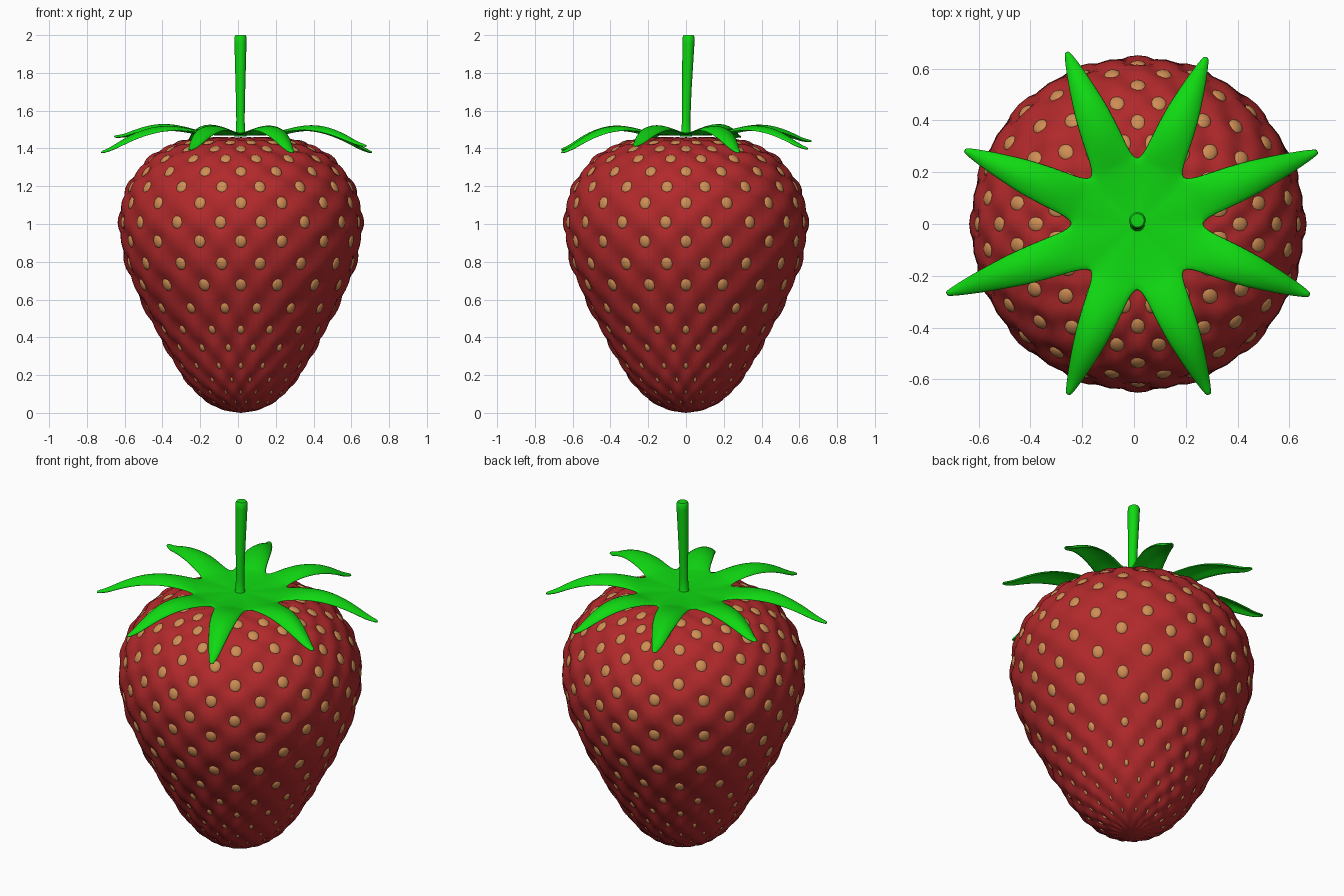
import bpy, bmesh, math
from mathutils import Vector, Matrix

if "Cube" in bpy.data.objects:
    bpy.data.objects.remove(bpy.data.objects["Cube"])

CX = 0.015       # the fruit sits slightly right of centre
COLS = 16        # seeds per row
DEPTH = 0.026    # dimple depth

# Fruit profile from top to tip (radius, height), one point per seed row, FIRST = row number of point 0
FIRST = -4
PROFILE = [(0, 1.455), (.12, 1.46), (.24, 1.457), (.32, 1.442), (.40, 1.412), (.485, 1.36),
           (.55, 1.29), (.605, 1.206), (.638, 1.117), (.652, 1.01), (.642, .905), (.615, .785),
           (.572, .67), (.513, .545), (.453, .43), (.40, .335), (.345, .24), (.293, .165),
           (.235, .10), (.17, .05), (.09, .014), (0, 0)]


def material(name, rgb):
    m = bpy.data.materials.new(name)
    m.diffuse_color = (*rgb, 1)
    m.use_nodes = True
    m.node_tree.nodes["Principled BSDF"].inputs["Base Color"].default_value = m.diffuse_color
    return m


RED = material("fruit_red", (.44, .022, .024))
TAN = material("seed_tan", (.62, .27, .09))
GREEN = material("leaf_green", (.005, .70, .006))


def finish(bm, name, mat):
    bmesh.ops.recalc_face_normals(bm, faces=bm.faces)
    for f in bm.faces:
        f.smooth = True
    me = bpy.data.meshes.new(name)
    bm.to_mesh(me)
    bm.free()
    me.materials.append(mat)
    ob = bpy.data.objects.new(name, me)
    bpy.context.collection.objects.link(ob)
    return ob


def grid(bm, rows, closed=False):
    vs = [[bm.verts.new(p) for p in row] for row in rows]
    n = len(rows[0])
    for a, b in zip(vs, vs[1:]):
        for i in range(n if closed else n - 1):
            j = (i + 1) % n
            bm.faces.new((a[i], a[j], b[j], b[i]))
    return vs


def lerp_table(table, t):
    for (a, x), (b, y) in zip(table, table[1:]):
        if t <= b:
            return x + (y - x) * (t - a) / (b - a)
    return table[-1][1]


def profile(v):
    """Smooth (Catmull-Rom) point on the profile at row v."""
    t = v - FIRST
    i = min(max(int(t), 0), len(PROFILE) - 2)
    u = t - i
    p = [Vector(PROFILE[min(max(k, 0), len(PROFILE) - 1)]) for k in range(i - 1, i + 3)]
    return .5 * (2 * p[1] + (p[2] - p[0]) * u + (2 * p[0] - 5 * p[1] + 4 * p[2] - p[3]) * u * u
                 + (3 * p[1] - p[0] - 3 * p[2] + p[3]) * u ** 3)


def skin(v, a):
    """Dimpled surface point and outward normal at row v, angle a."""
    p = profile(v)
    t = profile(min(v + .05, 17)) - profile(max(v - .05, FIRST))
    n = Vector((-t.y, t.x)).normalized()
    fade = min(1, p.x / .45)
    hollow = .5 + .5 * math.cos(COLS * a) * math.cos(math.pi * v)
    p = p - n * DEPTH * fade * hollow ** 1.4
    ang = a - .035 * math.sin(4 * a)
    c, s = math.cos(ang), math.sin(ang)
    return Vector((CX + p.x * c, p.x * s, p.y)), Vector((n.x * c, n.x * s, n.y)), ang


# Fruit body
SEG = COLS * 6
STEPS = (len(PROFILE) - 1) * 5
bm = bmesh.new()
grid(bm, [[skin(FIRST + k / 5, 2 * math.pi * i / SEG)[0] for i in range(SEG)]
          for k in range(STEPS + 1)], closed=True)
bmesh.ops.remove_doubles(bm, verts=bm.verts, dist=1e-5)
for v in bm.verts:
    v.co.z = max(v.co.z, 0)
finish(bm, "fruit", RED)

# Seeds in staggered rows, one in every dimple
bm = bmesh.new()
for row in range(-1, 16):
    for k in range(COLS):
        a = 2 * math.pi * (k + .5 * (row % 2)) / COLS
        pos, n, ang = skin(row, a)
        f = min(1, max(.2, pos.z / .67))
        side = Vector((-math.sin(ang), math.cos(ang), 0))
        up = n.cross(side)
        rot = Matrix((side, up, n)).transposed().to_4x4()
        size = Matrix.Diagonal((.033 * f, .038 * (.25 + .75 * f), .017 * (.3 + .7 * f), 1))
        bmesh.ops.create_uvsphere(bm, u_segments=12, v_segments=8, radius=1,
                                  matrix=Matrix.Translation(pos) @ rot @ size)
finish(bm, "seeds", TAN)

# Leafy cap: eight pointed leaves joined in the middle
TIPS = [(.71, .28, 1.38), (.28, .645, 1.40), (-.26, .665, 1.44), (-.655, .285, 1.465),
        (-.725, -.27, 1.38), (-.255, -.66, 1.395), (.29, -.66, 1.38), (.68, -.275, 1.415)]
WIDTH = [(0, .0965), (.04, .087), (.1, .081), (.3, .076), (.5, .066), (.75, .043), (.92, .022), (1, .007)]
INNER = .233
bm = bmesh.new()
for i, tip in enumerate(TIPS):
    ang = math.radians(22.5 + 45 * i)
    d = Vector((math.cos(ang), math.sin(ang), 0))
    side = Vector((-d.y, d.x, 0))
    hub = Vector((CX * .8, 0, 0))
    start = hub + d * INNER
    end = Vector((tip[0], tip[1], 0))
    rows = []
    for k in range(7):                       # sector of the shared centre
        s = k / 6
        mid = hub + d * INNER * s
        rows.append([mid + side * w * INNER * s * math.tan(math.pi / 8)
                     + Vector((0, 0, 1.472 + .014 * s * s * (1 - .5 * w * w)))
                     for w in (-1, -.5, 0, .5, 1)])
    for f in (.04, .1, .2, .3, .4, .5, .6, .7, .8, .88, .95, 1):   # free blade
        mid = start.lerp(end, f)
        h = lerp_table(WIDTH, f)
        z = 1.486 + .045 * math.sin(math.pi * min(f / .9, 1)) + (tip[2] - 1.486) * f ** 2.2
        rows.append([mid + side * w * h + Vector((0, 0, z - (.007 + .02 * math.sin(math.pi * f)) * w * w))
                     for w in (-1, -.5, 0, .5, 1)])
    grid(bm, rows)
bmesh.ops.remove_doubles(bm, verts=bm.verts, dist=.0015)
leaves = finish(bm, "leaves", GREEN)
sol = leaves.modifiers.new("thickness", 'SOLIDIFY')
sol.thickness = .01
sol.offset = 0
sub = leaves.modifiers.new("smooth", 'SUBSURF')
sub.levels = sub.render_levels = 1

# Stem: tapered, leaning slightly back, wider at the cut end
STEM = [(1.462, .034, 0), (1.485, .025, 0), (1.55, .022, .001), (1.7, .025, .004),
        (1.85, .029, .009), (1.96, .032, .013), (1.99, .032, .014), (2.0, .026, .014)]
bm = bmesh.new()
rings = grid(bm, [[(.013 + r * math.cos(math.tau * k / 20), y + r * math.sin(math.tau * k / 20), z)
                   for k in range(20)] for z, r, y in STEM], closed=True)
bm.faces.new(rings[0])
bm.faces.new(rings[-1])
stem = finish(bm, "stem", GREEN)
bpy.context.view_layer.objects.active = stem
stem.select_set(True)
bpy.ops.object.shade_smooth_by_angle(angle=math.radians(40))
